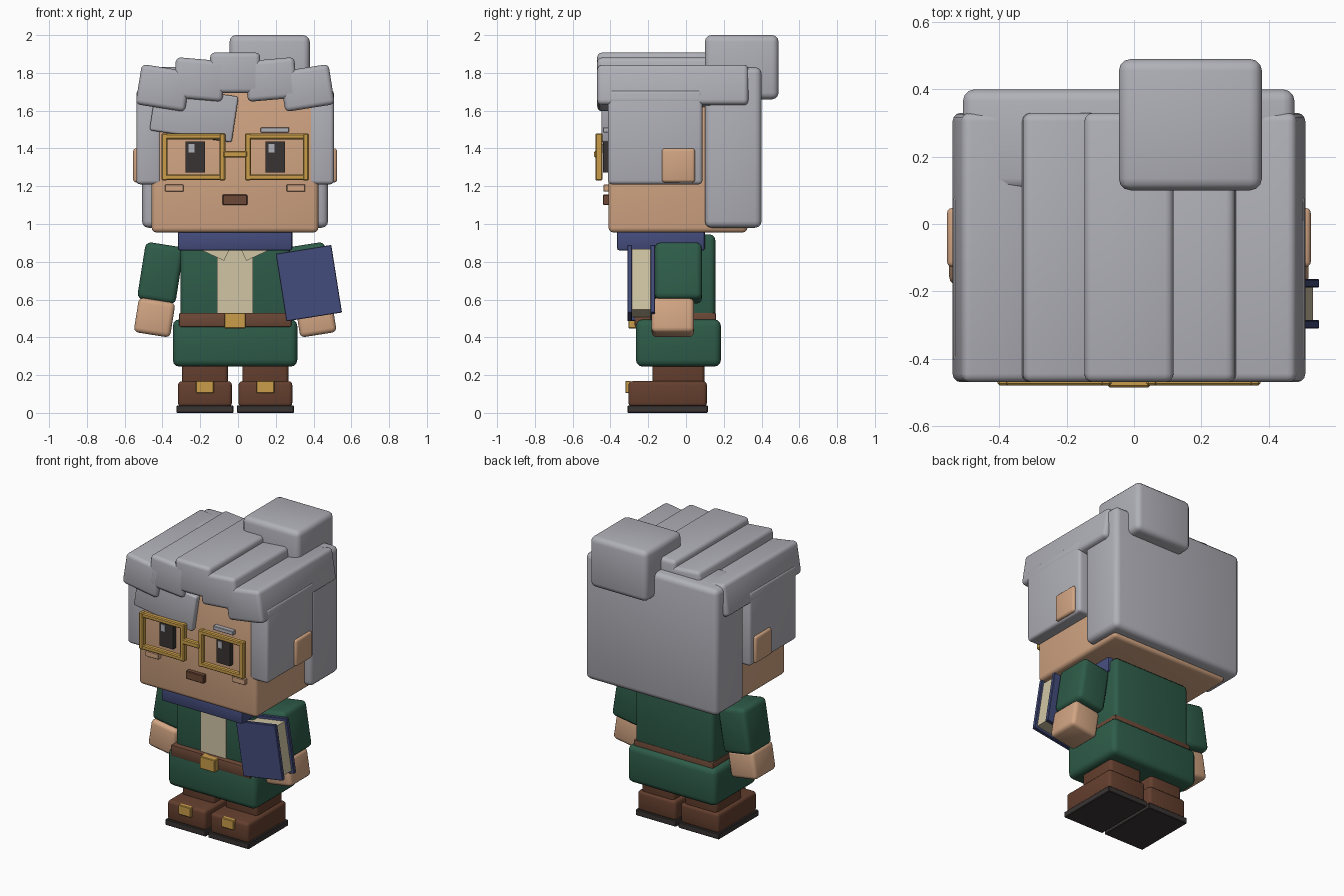
import bpy, math
from mathutils import Vector

CX = -0.015  # the figure's own mirror line


def mat(name, r, g, b):
    m = bpy.data.materials.new(name)
    lin = [((c / 255 + 0.055) / 1.055) ** 2.4 for c in (r, g, b)]
    m.diffuse_color = (*lin, 1)
    return m


HAIR = mat("grey_hair", 176, 176, 184)
SKIN = mat("skin", 210, 165, 131)
GOLD = mat("gold", 202, 158, 74)
DARK = mat("charcoal", 58, 52, 52)
BELT = mat("belt_brown", 108, 72, 54)
BOOT = mat("boot_brown", 100, 63, 46)
GREEN = mat("coat_green", 46, 92, 73)
BLUE = mat("navy_blue", 68, 76, 124)
CREAM = mat("cream", 208, 197, 165)


def block(name, m, center, size, bevel=0.02, tilt=0.0, seg=3):
    """Rounded box; tilt turns it in the front plane (degrees, clockwise from the front)."""
    bpy.ops.mesh.primitive_cube_add(size=1, location=center)
    o = bpy.context.object
    o.name = name
    o.scale = size
    bpy.ops.object.transform_apply(location=False, rotation=False, scale=True)
    o.rotation_euler.y = math.radians(tilt)
    o.data.materials.append(m)
    if bevel:
        b = o.modifiers.new("round", 'BEVEL')
        b.width, b.segments = bevel, seg
        bpy.ops.object.modifier_apply(modifier="round")
        bpy.ops.object.shade_smooth_by_angle(angle=math.radians(35))
    return o


def span(name, m, x, y, z, bevel=0.02, seg=3):
    """Rounded box from its ranges on each axis."""
    r = (x, y, z)
    return block(name, m, [(a + b) / 2 for a, b in r], [b - a for a, b in r], bevel, 0, seg)


# Head and hair masses
span("head", SKIN, (-0.457, 0.425), (-0.41, 0.325), (0.955, 1.72), 0.025)
span("hair_back", HAIR, (-0.508, 0.477), (0.10, 0.40), (0.98, 1.83), 0.035)
span("hair_bun", HAIR, (-0.045, 0.38), (0.10, 0.49), (1.66, 2.0), 0.035)
block("hair_fringe", HAIR, (-0.233, -0.39, 1.585), (0.44, 0.115, 0.245), 0.012, 8.5)

# Five fanned locks over the crown
for i, (z, tilt) in enumerate([(1.72, 9), (1.765, 5), (1.80, 0), (1.765, -5), (1.72, -9)]):
    block(f"hair_lock_{i + 1}", HAIR, (CX + 0.19 * (i - 2), -0.07, z),
          (0.265, 0.80, 0.215), 0.025, tilt)

# Mirrored head and body parts
for side, s in (("left", -1), ("right", 1)):
    block(f"hair_side_{side}", HAIR, (CX + s * 0.457, -0.163, 1.46), (0.132, 0.50, 0.50), 0.02)
    block(f"ear_{side}", SKIN, (CX + s * 0.49, -0.04, 1.31), (0.10, 0.175, 0.18), 0.015)
    block(f"eye_{side}", DARK, (CX + s * 0.212, -0.425, 1.355), (0.102, 0.03, 0.165), 0)
    block(f"eye_shine_{side}", HAIR, (CX + s * 0.212 - 0.02, -0.441, 1.40),
          (0.032, 0.008, 0.045), 0)
    block(f"cheek_{side}", SKIN, (CX + s * 0.322, -0.42, 1.19), (0.098, 0.035, 0.037), 0.003, 0, 1)

    # Square spectacle rim
    gx = CX + s * 0.221
    for k in (-1, 1):
        block(f"rim_upright_{side}", GOLD, (gx + k * 0.153, -0.461, 1.355),
              (0.032, 0.038, 0.25), 0.006, 0, 1)
        block(f"rim_bar_{side}", GOLD, (gx, -0.461, 1.355 + k * 0.108),
              (0.32, 0.036, 0.03), 0.006, 0, 1)

    # Arm, hand, leg and boot
    block(f"sleeve_{side}", GREEN, (CX + s * 0.395, -0.04, 0.74), (0.205, 0.25, 0.305), 0.03, -9 * s)
    block(f"hand_{side}", SKIN, (CX + s * 0.427, -0.07, 0.505), (0.195, 0.225, 0.185), 0.025, -9 * s)
    lx = CX + s * 0.16
    block(f"leg_{side}", BOOT, (lx, -0.04, 0.22), (0.243, 0.275, 0.20), 0.02)
    block(f"boot_{side}", BOOT, (lx, -0.097, 0.10), (0.285, 0.415, 0.135), 0.02)
    block(f"sole_{side}", DARK, (lx, -0.097, 0.02), (0.302, 0.425, 0.04), 0.004, 0, 1)
    block(f"boot_buckle_{side}", GOLD, (lx, -0.306, 0.137), (0.095, 0.03, 0.065), 0.004, 0, 1)

# Face details
span("spectacle_bridge", GOLD, (-0.078, 0.048), (-0.486, -0.45), (1.352, 1.387), 0.006, 1)
span("mouth", BELT, (-0.082, 0.05), (-0.44, -0.40), (1.10, 1.155), 0.004, 1)
span("eyebrow", HAIR, (0.12, 0.27), (-0.44, -0.40), (1.485, 1.512), 0.003, 1)

# Clothing
span("torso", GREEN, (-0.305, 0.275), (-0.235, 0.155), (0.45, 0.945), 0.03)
span("skirt", GREEN, (-0.345, 0.314), (-0.265, 0.185), (0.245, 0.495), 0.035)
span("scarf", BLUE, (-0.318, 0.288), (-0.365, 0.10), (0.86, 0.97), 0.012, 2)
span("shirt_front", CREAM, (-0.11, 0.08), (-0.244, -0.20), (0.50, 0.90), 0)
span("belt", BELT, (-0.312, 0.282), (-0.272, 0.159), (0.455, 0.53), 0.008, 2)
span("belt_buckle", GOLD, (-0.072, 0.04), (-0.305, -0.25), (0.447, 0.53), 0.004, 1)
for side, s in (("left", -1), ("right", 1)):
    block(f"collar_{side}", CREAM, (CX + s * 0.105, -0.245, 0.86), (0.13, 0.02, 0.06), 0, -25 * s)

# Book tucked under the right arm: two covers, pages and spine
BOOK, TILT = Vector((0.375, 0, 0.687)), -9
block("book_cover_front", BLUE, BOOK + Vector((0, -0.298, 0)), (0.298, 0.025, 0.362), 0.003, TILT, 1)
block("book_cover_back", BLUE, BOOK + Vector((0, -0.176, 0)), (0.298, 0.025, 0.362), 0.003, TILT, 1)
block("book_pages", CREAM, BOOK + Vector((0, -0.237, 0)), (0.265, 0.098, 0.325), 0, TILT)
a = math.radians(TILT)
block("book_spine", BLUE, BOOK + Vector((-0.138 * math.cos(a), -0.237, 0.138 * math.sin(a))),
      (0.022, 0.12, 0.362), 0.003, TILT, 1)
